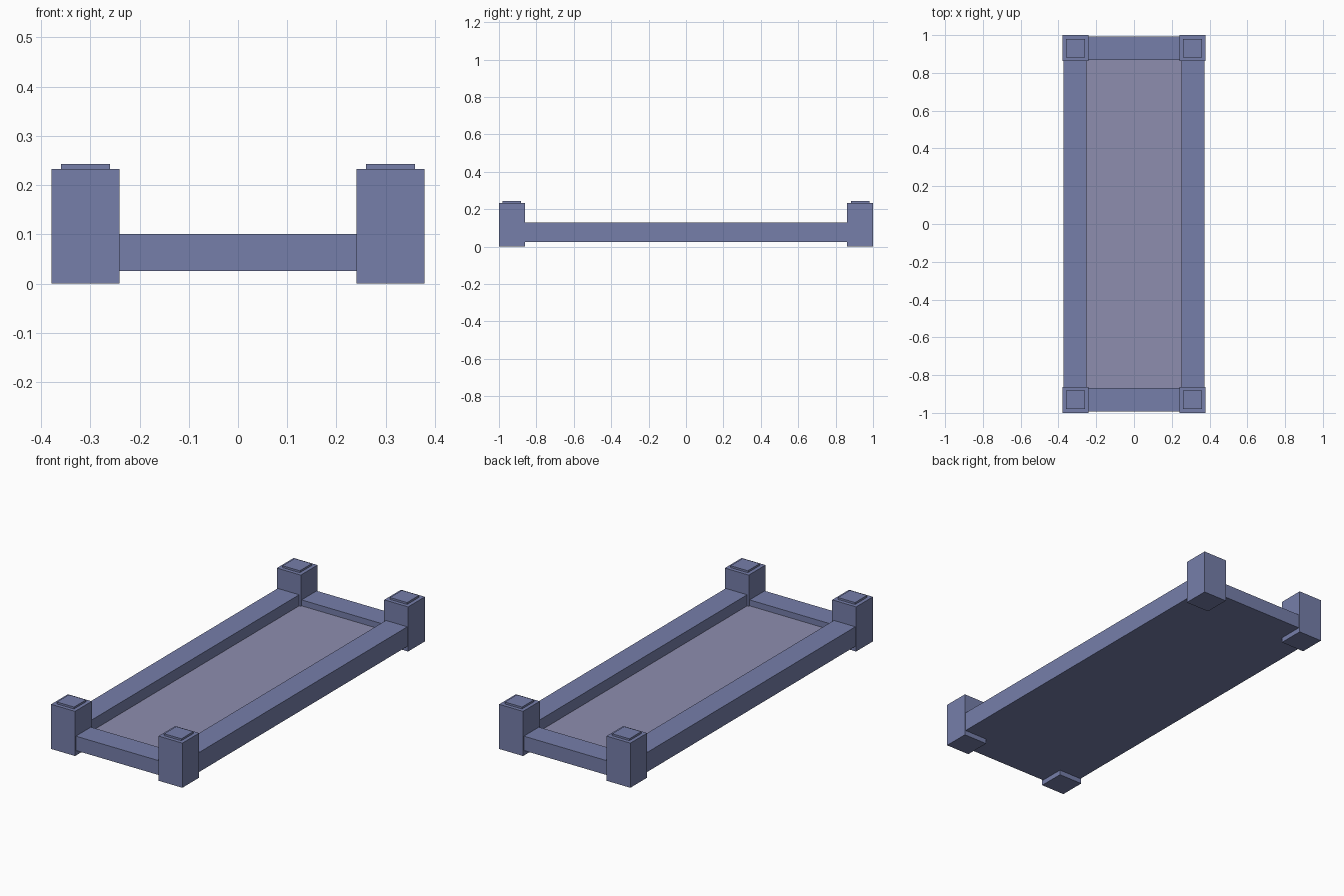
import bpy

if "Cube" in bpy.data.objects:
    bpy.data.objects.remove(bpy.data.objects["Cube"])


def material(name, rgb):
    m = bpy.data.materials.new(name)
    m.diffuse_color = (*rgb, 1)
    m.use_nodes = True
    m.node_tree.nodes["Principled BSDF"].inputs["Base Color"].default_value = m.diffuse_color
    return m


frame = material("frame_blue", (0.18, 0.21, 0.40))
fabric = material("panel_grey", (0.27, 0.27, 0.43))


def box(name, x, y, z, mat):
    """Box from (min, max) ranges on each axis."""
    r = (x, y, z)
    bpy.ops.mesh.primitive_cube_add(size=1, location=[(a + b) / 2 for a, b in r])
    o = bpy.context.object
    o.name = name
    o.scale = [b - a for a, b in r]
    bpy.ops.object.transform_apply(location=False, rotation=False, scale=True)
    o.data.materials.append(mat)


def around(c, w):
    return (c - w / 2, c + w / 2)


# Corner posts with thin raised caps
for sx, side in ((-1, "left"), (1, "right")):
    for sy, end in ((-1, "front"), (1, "back")):
        x, y = sx * 0.31, sy * 0.931
        box(f"{end}_{side}_post", around(x, 0.138), around(y, 0.138), (0, 0.233), frame)
        box(f"{end}_{side}_cap", around(x, 0.099), around(y, 0.099), (0.233, 0.243), frame)

# Long side rails
for s, side in ((-1, "left"), (1, "right")):
    box(f"{side}_rail", around(s * 0.3125, 0.124), (-0.931, 0.931), (0.026, 0.128), frame)

# Lower end rails
for s, end in ((-1, "front"), (1, "back")):
    box(f"{end}_rail", (-0.31, 0.31), around(s * 0.931, 0.124), (0.026, 0.101), frame)

# Base board and the inset panel on it
box("base_board", (-0.251, 0.251), (-0.87, 0.87), (0.026, 0.05), frame)
box("inset_panel", (-0.251, 0.251), (-0.87, 0.87), (0.05, 0.07), fabric)
